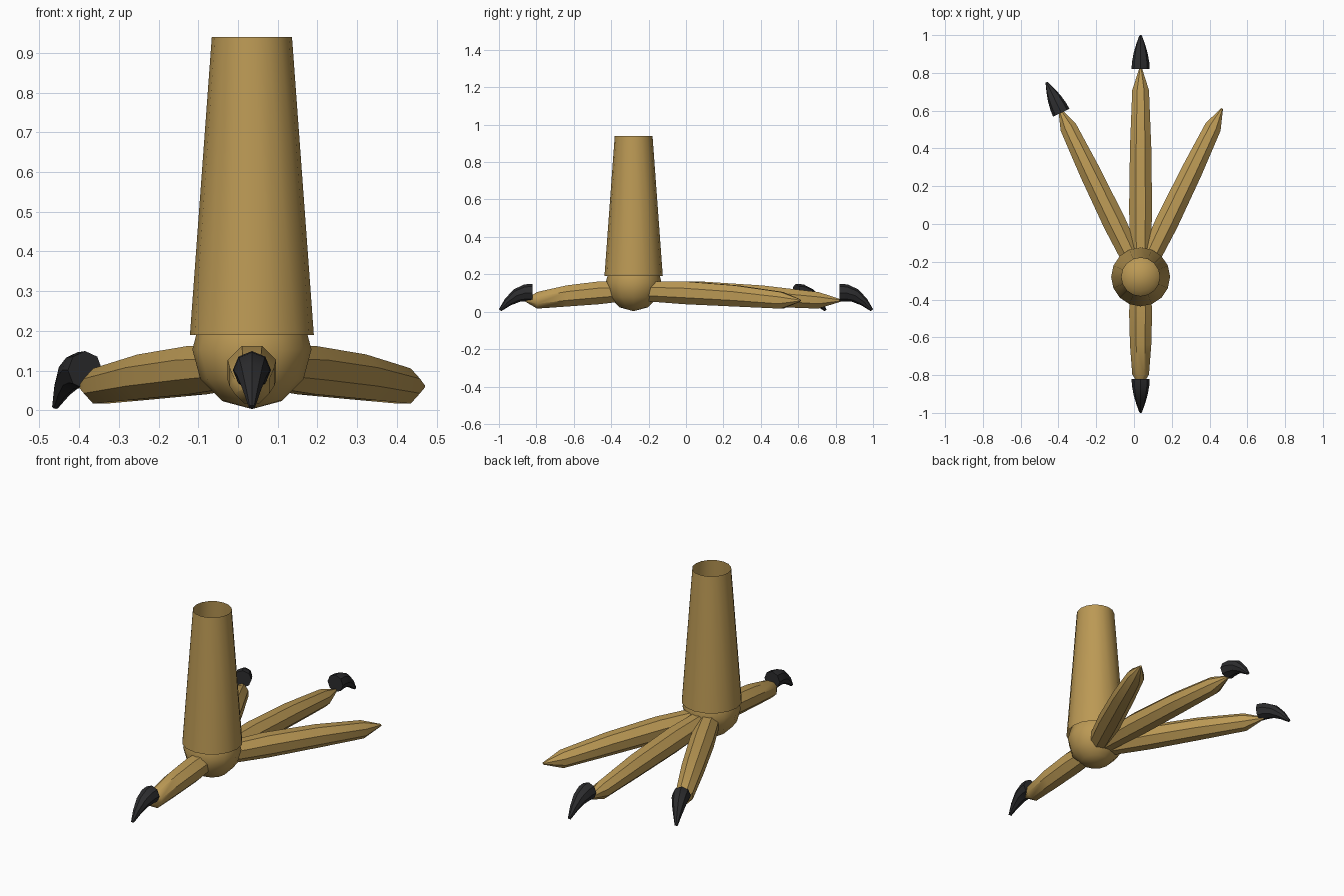
import bpy, bmesh, math
from mathutils import Vector

if "Cube" in bpy.data.objects:
    bpy.data.objects.remove(bpy.data.objects["Cube"])

CX, CY = 0.035, -0.28          # ankle axis


def material(name, rgb):
    m = bpy.data.materials.new(name)
    m.diffuse_color = (*rgb, 1)
    m.use_nodes = True
    m.node_tree.nodes["Principled BSDF"].inputs["Base Color"].default_value = m.diffuse_color
    return m


SKIN = material("tan skin", (0.50, 0.32, 0.09))
HORN = material("dark horn", (0.025, 0.025, 0.027))


def finish(name, bm, mat, angle=40):
    bmesh.ops.recalc_face_normals(bm, faces=bm.faces)
    me = bpy.data.meshes.new(name)
    bm.to_mesh(me)
    bm.free()
    ob = bpy.data.objects.new(name, me)
    bpy.context.collection.objects.link(ob)
    me.materials.append(mat)
    bpy.ops.object.select_all(action='DESELECT')
    ob.select_set(True)
    bpy.context.view_layer.objects.active = ob
    bpy.ops.object.shade_smooth_by_angle(angle=math.radians(angle))
    return ob


def tube(name, heading, stations, mat, sides=8, phase=0.5, angle=40):
    """Tube leaving the ankle at a heading (degrees from +y towards +x).
    stations: (distance, height, radius, tilt of the ring in degrees)."""
    h = math.radians(heading)
    fwd = Vector((math.sin(h), math.cos(h), 0))
    side = Vector((math.cos(h), -math.sin(h), 0))
    bm = bmesh.new()
    rings = []
    for s, z, r, tilt in stations:
        t = math.radians(tilt)
        up = Vector((0, 0, math.cos(t))) + fwd * math.sin(t)
        mid = Vector((CX, CY, z)) + fwd * s
        ring = []
        for i in range(sides):
            a = 2 * math.pi * (i + phase) / sides
            ring.append(bm.verts.new(mid + side * r * math.cos(a) + up * r * math.sin(a)))
        rings.append(ring)
    for a, b in zip(rings, rings[1:]):
        for i in range(sides):
            j = (i + 1) % sides
            bm.faces.new((a[i], a[j], b[j], b[i]))
    bm.faces.new(rings[0])
    bm.faces.new(rings[-1])
    return finish(name, bm, mat, angle)


# Leg: open tapered tube
bm = bmesh.new()
bmesh.ops.create_cone(bm, cap_ends=False, segments=16, radius1=0.156, radius2=0.101, depth=0.75)
bmesh.ops.translate(bm, verts=bm.verts, vec=(CX, CY, 0.565))
finish("leg", bm, SKIN)

# Ankle: low-poly ball
bm = bmesh.new()
bmesh.ops.create_uvsphere(bm, u_segments=12, v_segments=6, radius=0.15)
bmesh.ops.translate(bm, verts=bm.verts, vec=(CX, CY, 0.153))
finish("ankle", bm, SKIN)

# Toes: (name, heading, length, claw start or None)
TOES = [("middle", 0, 1.11, 1.10),
        ("left", -25.8, 0.99, 0.965),
        ("right", 25.8, 0.99, None),
        ("back", 180, 0.58, 0.54)]
TOE_PROFILE = [(0.05, 0.110, 0.056), (0.32, 0.101, 0.066), (0.62, 0.084, 0.061),
               (0.89, 0.061, 0.048), (1.0, 0.060, 0.006)]
CLAW_PROFILE = [(0, 0.101, 0.048, 0), (0.035, 0.101, 0.046, 12), (0.085, 0.086, 0.037, 28),
                (0.133, 0.051, 0.023, 42), (0.174, 0.008, 0.008, 55)]

for name, heading, length, claw in TOES:
    tube(name + "_toe", heading, [(f * length, z, r, 0) for f, z, r in TOE_PROFILE], SKIN)
    if claw is not None:
        tube(name + "_claw", heading, [(claw + s, z, r, t) for s, z, r, t in CLAW_PROFILE],
             HORN, phase=0)
